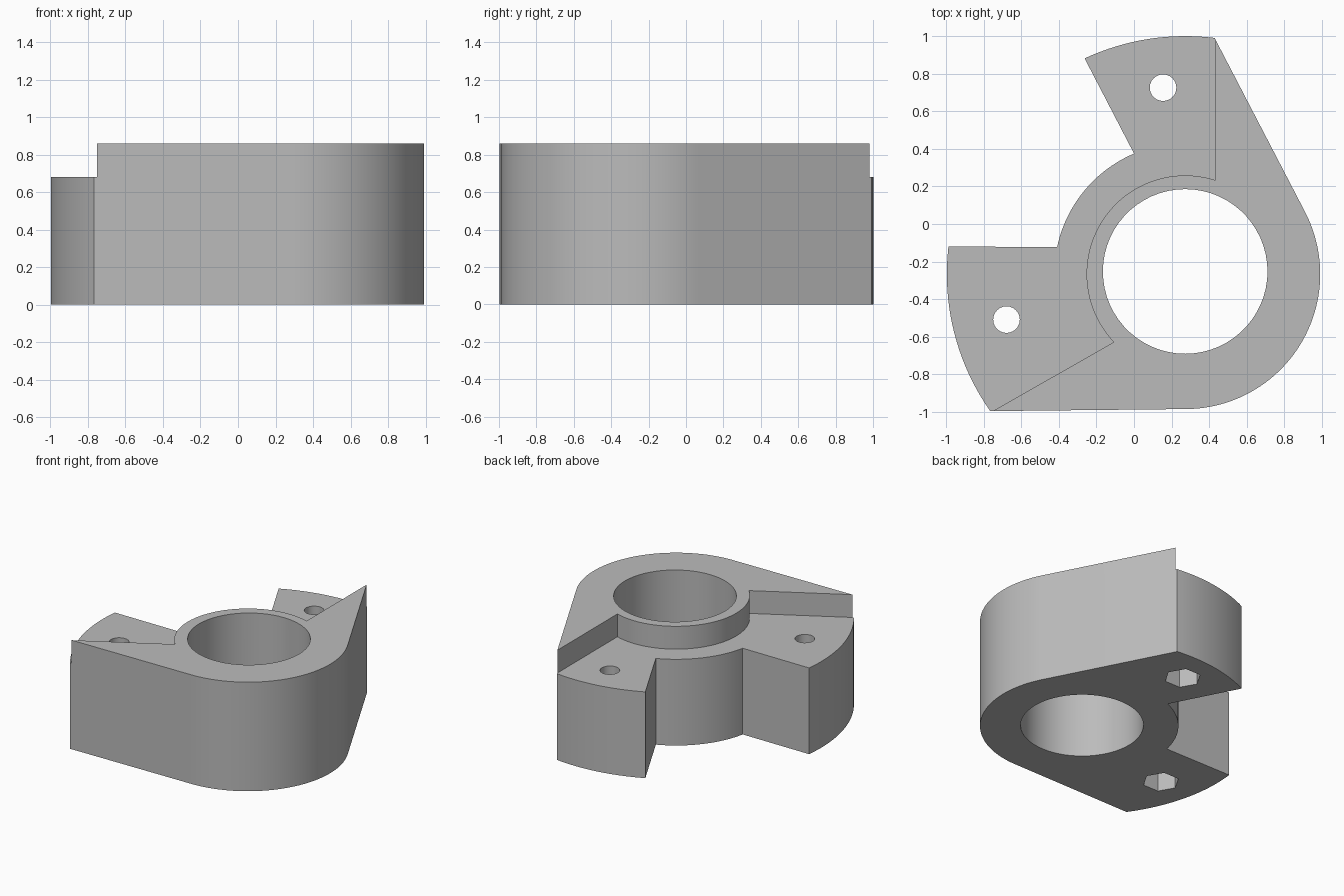
import bpy, bmesh
from math import radians, cos, sin

if "Cube" in bpy.data.objects:
    bpy.data.objects.remove(bpy.data.objects["Cube"], do_unlink=True)

HUB = (0.273, -0.267)
BORE = (0.273, -0.253)
HEIGHT, FLOOR = 0.86, 0.68
SCREWS = [(0.155, 0.727), (-0.68, -0.51)]

grey = bpy.data.materials.new("plain grey")
grey.use_nodes = True
colour = (0.5, 0.5, 0.5, 1)
grey.diffuse_color = colour
grey.node_tree.nodes["Principled BSDF"].inputs["Base Color"].default_value = colour


def arc(radius, start, end, steps, centre=HUB):
    angles = [radians(start + (end - start) * i / steps) for i in range(steps + 1)]
    return [(centre[0] + radius * cos(a), centre[1] + radius * sin(a)) for a in angles]


def prism(name, outline, z0, z1):
    bm = bmesh.new()
    face = bm.faces.new([bm.verts.new((x, y, z0)) for x, y in outline])
    top = bmesh.ops.extrude_face_region(bm, geom=[face])["geom"]
    verts = [g for g in top if isinstance(g, bmesh.types.BMVert)]
    bmesh.ops.translate(bm, verts=verts, vec=(0, 0, z1 - z0))
    bmesh.ops.recalc_face_normals(bm, faces=bm.faces)
    mesh = bpy.data.meshes.new(name)
    bm.to_mesh(mesh)
    bm.free()
    mesh.materials.append(grey)
    obj = bpy.data.objects.new(name, mesh)
    bpy.context.collection.objects.link(obj)
    return obj


def cut(target, cutter):
    cutter.hide_render = True
    mod = target.modifiers.new(cutter.name, "BOOLEAN")
    mod.operation = "DIFFERENCE"
    mod.solver = "EXACT"
    mod.object = cutter
    bpy.context.view_layer.objects.active = target
    bpy.ops.object.modifier_apply(modifier=mod.name)
    bpy.data.objects.remove(cutter, do_unlink=True)


# Body: round hub with two flared arms and a notch between them
outline = (arc(0.72, -90.5, 27.3, 48) + arc(1.269, 82.9, 115, 16)
           + arc(0.698, 113, 168, 24) + arc(1.271, 173.4, 215.1, 20))
body = prism("clamp_body", outline, 0, HEIGHT)

# Lowered arm tops, leaving a raised rim around the bore
recess = arc(0.526, 72, 223.6, 60) + [(-1.5, -1.424), (-1.5, 1.4), (0.435, 1.4)]
cut(body, prism("arm_recess", recess, FLOOR, 1.2))

# Main bore
cut(body, prism("bore", arc(0.439, 0, 354, 59, BORE) + arc(0.439, 357, 357, 1, BORE)[:1], -0.2, 1.2))

# Screw holes with hexagonal nut pockets underneath
for centre in SCREWS:
    cut(body, prism("screw_hole", arc(0.071, 0, 345, 23, centre), -0.2, 1.2))
    cut(body, prism("nut_pocket", arc(0.132, 0, 300, 5, centre), -0.2, 0.4))

bpy.ops.object.select_all(action="DESELECT")
body.select_set(True)
bpy.context.view_layer.objects.active = body
bpy.ops.object.shade_smooth_by_angle(angle=radians(25))
